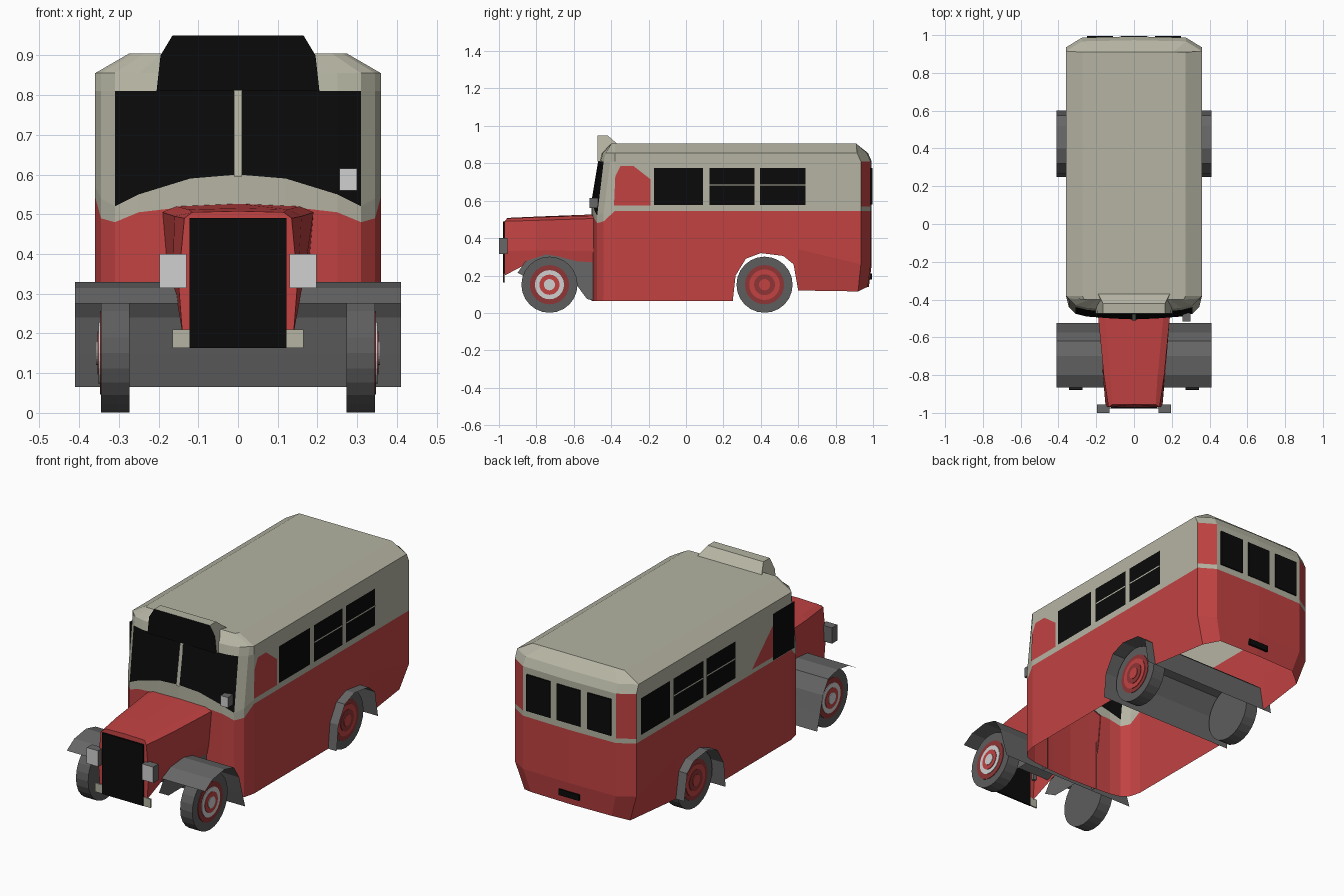
import bpy, bmesh, math
from mathutils import Matrix

if "Cube" in bpy.data.objects:
    bpy.data.objects.remove(bpy.data.objects["Cube"])


def mat(name, r, g, b):
    m = bpy.data.materials.new(name)
    m.diffuse_color = (r, g, b, 1)
    m.use_nodes = True
    m.node_tree.nodes["Principled BSDF"].inputs["Base Color"].default_value = m.diffuse_color
    return m


RED = mat("body red", .54, .055, .055)
BEIGE = mat("roof beige", .46, .455, .365)
BLACK = mat("glass black", .003, .003, .003)
GREY = mat("fender grey", .135, .135, .135)
TYRE = mat("tyre grey", .11, .11, .11)
LIGHT = mat("lamp light grey", .63, .63, .63)
MAROON = mat("hub dark red", .27, .035, .035)


def make(name, verts, faces, mats, index=None):
    me = bpy.data.meshes.new(name)
    me.from_pydata(verts, [], faces)
    ob = bpy.data.objects.new(name, me)
    bpy.context.collection.objects.link(ob)
    for m in mats:
        me.materials.append(m)
    if index:
        for p, i in zip(me.polygons, index):
            p.material_index = i
    bm = bmesh.new()
    bm.from_mesh(me)
    bmesh.ops.recalc_face_normals(bm, faces=bm.faces)
    bm.to_mesh(me)
    bm.free()
    return ob


def box(name, x0, x1, y0, y1, z0, z1, m, front=None):
    v = [(x, y, z) for x in (x0, x1) for y in (y0, y1) for z in (z0, z1)]
    f = [(0, 4, 5, 1), (2, 3, 7, 6), (0, 1, 3, 2), (4, 6, 7, 5), (0, 2, 6, 4), (1, 5, 7, 3)]
    return make(name, v, f, [m, front or m], [1, 0, 0, 0, 0, 0])


def side_plate(name, x, pts, m):
    """Flat polygon of (y, z) points facing sideways."""
    return make(name, [(x, y, z) for y, z in pts], [range(len(pts))], [m])


def rect(y0, y1, z0, z1):
    return [(y0, z0), (y1, z0), (y1, z1), (y0, z1)]


# ---- Body shell, open underneath: half plan from front centre to rear centre
# each point: x, y, bottom z, belt z, sill z, zone
ARCH = [(.25, .065), (.265, .2), (.32, .29), (.40, .32), (.52, .305), (.575, .26), (.60, .12)]
half = [(0, -.505, .065, .525, .6, "front"), (.12, -.5, .065, .52, .59, "front"),
        (.25, -.49, .065, .505, .55, "front"), (.31, -.475, .065, .48, .52, "side"),
        (.345, -.44, .065, .49, .54, "side"), (.36, -.38, .065, .545, .57, "side")]
half += [(.36, y, z, .545, .57, "side") for y, z in ARCH]
half += [(.36, .935, .115, .545, .57, "corner"), (.275, .987, .14, .545, .57, "side"),
         (0, .993, .14, .545, .57, "side")]


def column(p):
    x, y, zb, belt, sill, _ = p
    lean = .035 if y < -.42 else 0
    tail = y > .9
    yr = min(max(y, -.40), .91)
    return [(x * (.87 if tail else 1), y - (.015 if tail else 0), zb),
            (x, y, .26 if tail else .34), (x, y, belt), (x, y, sill),
            (x, y + lean, .81), (x, y + lean * 1.3 - (.02 if tail else 0), .855),
            (x * .76, yr, .905)]


n = len(half)
cols = [column(p) for p in half]
zones = [p[5] for p in half[:-1]]
cols += [[(-x, y, z) for x, y, z in c] for c in cols[-2:0:-1]]
zones += zones[::-1]
N, L = len(cols), 7
verts = [v for c in cols for v in c]
faces, idx = [], []
for i in range(N):
    j = (i + 1) % N
    for k in range(L - 1):
        faces.append((i * L + k, j * L + k, j * L + k + 1, i * L + k + 1))
        upper = {"front": 2, "corner": 0, "side": 1}[zones[i]]
        idx.append([0, 0, 1, upper, 1, 1][k])
faces.append([i * L + L - 1 for i in range(N)])
idx.append(1)
make("body", verts, faces, [RED, BEIGE, BLACK], idx)

# ---- Destination sign above the windscreen
prof = [(.205, .81), (.195, .9), (.165, .95)]
sv = []
for s in (1, -1):
    sv += [(s * x, -.474, z) for x, z in prof]
    sv += [(s * .165, -.42, .95), (s * .19, -.37, .906), (s * .2, -.37, .81)]
sf = [(0, 1, 2, 8, 7, 6), (2, 3, 9, 8), (3, 4, 10, 9), (0, 1, 2, 3, 4, 5), (6, 7, 8, 9, 10, 11)]
make("destination_sign", sv, sf, [BLACK, BEIGE], [0, 1, 1, 1, 1])

# ---- Windscreen centre bar, following the lean of the glass
make("windscreen_bar", [(-.01, -.511, .595), (.01, -.511, .595), (.01, -.477, .812), (-.01, -.477, .812)],
     [(0, 1, 2, 3)], [BEIGE])

# ---- Side windows and their thin bars
for s, spans, plain in ((1, [(-.17, .09), (.125, .365), (.395, .64)], 0),
                        (-1, [(.10, .345), (.37, .625), (.655, .90)], 2)):
    for i, (a, b) in enumerate(spans):
        side_plate("side_window", s * .363, rect(a, b, .578, .775), BLACK)
        if i != plain:
            side_plate("window_bar", s * .366, rect(a, b, .681, .688), BEIGE)

# ---- Doors
side_plate("right_door_panel", .363, [(-.385, .575), (-.19, .575), (-.19, .715), (-.28, .785),
                                      (-.35, .785), (-.378, .73)], RED)
side_plate("left_door_window", -.363, rect(-.40, -.22, .55, .80), BLACK)
side_plate("left_door_panel", -.363, [(-.22, .57), (-.04, .57), (-.22, .74)], RED)

# ---- Rear windows and number plate
for a, b in ((-.25, -.11), (-.07, .07), (.11, .25)):
    box("rear_window", a, b, .985, .996, .58, .775, BLACK)
box("rear_plate", -.06, .06, .98, .994, .18, .212, BLACK)

# ---- Bonnet: lofted cross-sections (x, z) along y
sections = [(-.49, [(0, .527), (.155, .52), (.19, .505), (.175, .33), (.165, .27)]),
            (-.80, [(0, .515), (.125, .512), (.16, .495), (.165, .335), (.155, .29)]),
            (-.955, [(0, .508), (.115, .505), (.135, .49), (.15, .33), (.14, .20)])]
bv, bf = [], []
for y, pts in sections:
    ring = [(-x, z) for x, z in pts[:0:-1]] + pts
    bv += [(x, y - (.015 if y < -.9 and z < .5 else 0), z) for x, z in ring]
for a in (0, 9):
    bf += [(a + i, a + i + 1, a + i + 10, a + i + 9) for i in range(8)]
bf.append(range(18, 27))
make("bonnet", bv, bf, [RED])
box("grille", -.122, .122, -.978, -.969, .163, .49, BLACK)

# ---- Fenders: thin sheets across the full width
def sheet(name, pts, w):
    k = len(pts)
    v = [(s * w, y, z) for s in (-1, 1) for y, z in pts]
    return make(name, v, [(i, i + 1, k + i + 1, k + i) for i in range(k - 1)], [GREY])


sheet("front_fender", [(-.865, .275), (-.80, .315), (-.70, .33), (-.62, .31), (-.575, .24),
                       (-.55, .15), (-.525, .065)], .41)
sheet("rear_fender", ARCH, .41)


# ---- Wheels with stepped hub rings
def disc(name, r, x0, x1, y, m, seg=24):
    bm = bmesh.new()
    bmesh.ops.create_cone(bm, cap_ends=True, segments=seg, radius1=r, radius2=r, depth=abs(x1 - x0))
    bm.transform(Matrix.Translation(((x0 + x1) / 2, y, .151)) @ Matrix.Rotation(math.pi / 2, 4, 'Y'))
    me = bpy.data.meshes.new(name)
    bm.to_mesh(me)
    bm.free()
    me.materials.append(m)
    ob = bpy.data.objects.new(name, me)
    bpy.context.collection.objects.link(ob)


for s in (1, -1):
    for y, rings in ((-.73, [(.105, MAROON), (.078, LIGHT), (.054, RED), (.03, LIGHT)]),
                     (.42, [(.105, MAROON), (.082, RED), (.056, MAROON), (.03, RED)])):
        disc("tyre", .15, s * .273, s * .345, y, TYRE)
        for i, (r, m) in enumerate(rings):
            disc("hub_ring", r, s * .30, s * (.348 + .003 * i), y, m)

    # inner wheel panels, headlamps and bumper brackets
    side_plate("inner_panel", s * .162, [(-.90, .215), (-.86, .275), (-.70, .33), (-.49, .34),
                                         (-.49, .065), (-.53, .075), (-.60, .17), (-.82, .17)], GREY)
    a, b = sorted((s * .13, s * .197))
    box("headlamp", a, b, -1.0, -.955, .315, .40, GREY, LIGHT)
    a, b = sorted((s * .122, s * .165))
    box("bumper_bracket", a, b, -.976, -.968, .163, .21, BEIGE)

# ---- Driver's mirror
box("wing_mirror", .256, .30, -.515, -.47, .56, .615, GREY, LIGHT)
